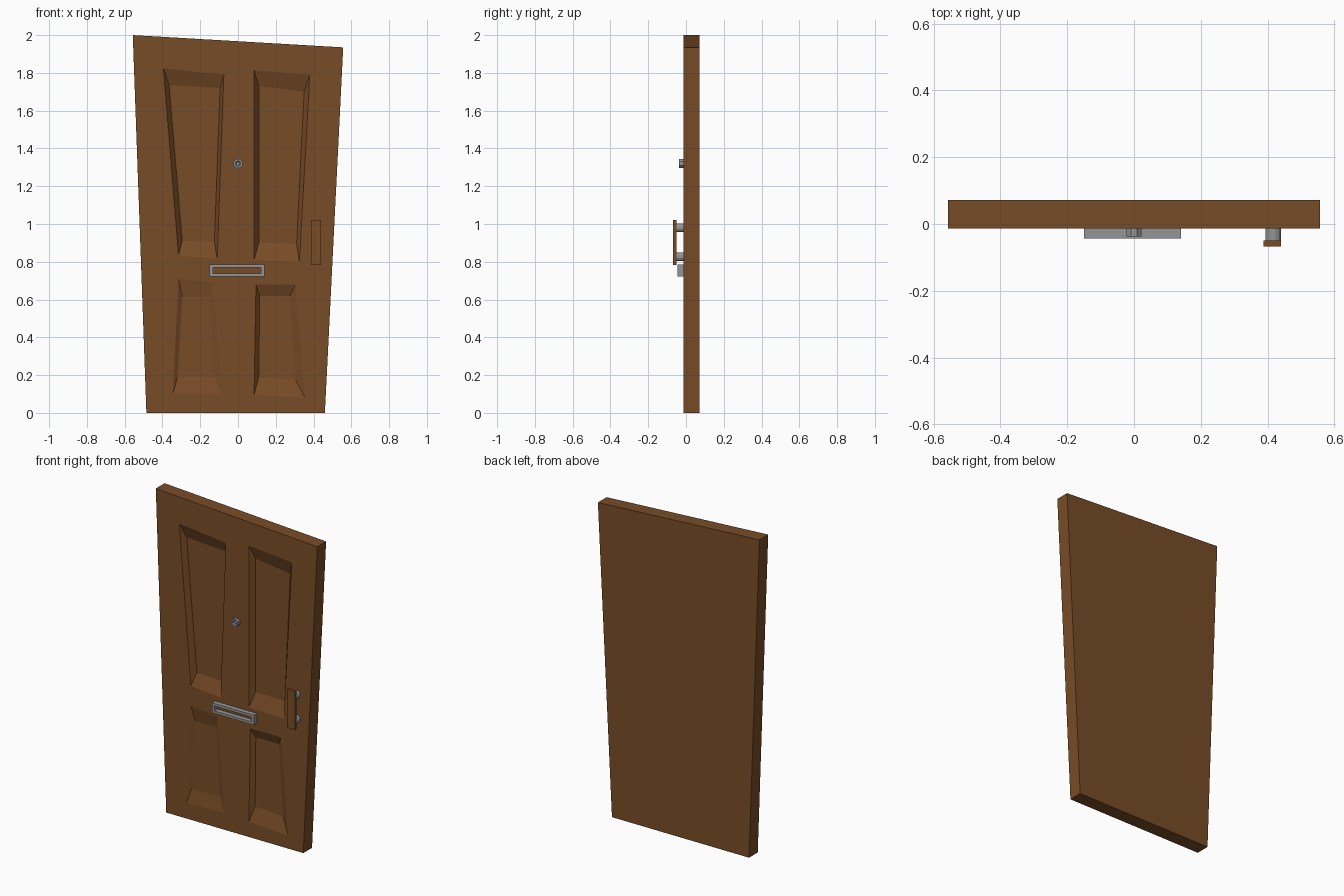
import bpy, bmesh, math
from mathutils import Matrix, Vector

if "Cube" in bpy.data.objects:
    bpy.data.objects.remove(bpy.data.objects["Cube"])

FRONT, BACK = -0.014, 0.072


def material(name, rgb):
    m = bpy.data.materials.new(name)
    m.diffuse_color = (*rgb, 1)
    m.use_nodes = True
    m.node_tree.nodes["Principled BSDF"].inputs["Base Color"].default_value = m.diffuse_color
    return m


wood = material("brown wood", (0.19, 0.073, 0.02))
metal = material("grey metal", (0.30, 0.30, 0.31))


def finish(bm, name, mat):
    bmesh.ops.recalc_face_normals(bm, faces=bm.faces)
    me = bpy.data.meshes.new(name)
    bm.to_mesh(me)
    bm.free()
    me.materials.append(mat)
    ob = bpy.data.objects.new(name, me)
    bpy.context.collection.objects.link(ob)
    return ob


def ring(bm, pts, y):
    return [bm.verts.new((x, y, z)) for x, z in pts]


def bridge(bm, a, b):
    n = len(a)
    for i in range(n):
        bm.faces.new((a[i], a[(i + 1) % n], b[(i + 1) % n], b[i]))


def rect(x0, x1, z0, z1):
    return [(x0, z1), (x1, z1), (x1, z0), (x0, z0)]


def circle(x, z, r, n):
    return [(x + r * math.cos(2 * math.pi * (i + 0.5) / n),
             z + r * math.sin(2 * math.pi * (i + 0.5) / n)) for i in range(n)]


# Crooked door slab with four sunken panels: (outer outline, inner outline, depth)
outline = [(-.557, 2.0), (.557, 1.935), (.46, 0), (-.485, 0)]
panels = [
    ([(-.395, 1.825), (-.075, 1.79), (-.11, .815), (-.315, .835)],
     [(-.365, 1.735), (-.095, 1.72), (-.125, .905), (-.295, .91)], .03),
    ([(.085, 1.815), (.38, 1.79), (.325, .80), (.085, .81)],
     [(.11, 1.73), (.35, 1.70), (.31, .895), (.11, .90)], .03),
    ([(-.315, .71), (-.13, .69), (-.085, .10), (-.345, .10)],
     [(-.295, .615), (-.15, .615), (-.125, .19), (-.32, .19)], .015),
    ([(.095, .68), (.305, .68), (.355, .08), (.085, .095)],
     [(.115, .62), (.275, .62), (.305, .175), (.11, .19)], .025),
]
bm = bmesh.new()
front = ring(bm, outline, FRONT)
holes = [ring(bm, p[0], FRONT) for p in panels]
edges = []
for loop in [front] + holes:
    edges += [bm.edges.new((loop[i], loop[(i + 1) % 4])) for i in range(4)]
bmesh.ops.triangle_fill(bm, edges=edges, use_beauty=True, normal=Vector((0, -1, 0)))
back = ring(bm, outline, BACK)
bridge(bm, front, back)
bm.faces.new(back)
for hole, (_, inner, depth) in zip(holes, panels):
    floor = ring(bm, inner, FRONT + depth)
    bridge(bm, hole, floor)
    bm.faces.new(floor)
finish(bm, "door", wood)


# Solid extrusion of a front outline between two depths
def prism(name, pts, y0, y1, mat):
    bm = bmesh.new()
    a, b = ring(bm, pts, y0), ring(bm, pts, y1)
    bridge(bm, a, b)
    bm.faces.new(a)
    bm.faces.new(b)
    return finish(bm, name, mat)


# Letter slot: open frame showing the wood behind
bm = bmesh.new()
o, i = rect(-.15, .14, .723, .785), rect(-.132, .122, .739, .769)
loops = [ring(bm, o, FRONT), ring(bm, o, -.044), ring(bm, i, -.044), ring(bm, i, FRONT)]
for k in range(4):
    bridge(bm, loops[k], loops[(k + 1) % 4])
finish(bm, "letter_slot_frame", metal)

# Peephole: eight-sided stub with a dished face
bm = bmesh.new()
loops = [ring(bm, circle(0, 1.32, r, 8), y)
         for r, y in ((.025, FRONT), (.025, -.037), (.015, -.037), (.010, -.028))]
for a, b in zip(loops, loops[1:]):
    bridge(bm, a, b)
bm.faces.new(loops[-1])
bm.faces.new(loops[0])
finish(bm, "peephole", metal)

# Pull handle: wooden bar on two round posts
prism("handle_bar", rect(.387, .44, .782, 1.022), -.068, -.05, wood)
for name, z in (("upper", .98), ("lower", .827)):
    post = prism(name + "_handle_post", circle(.417, z, .024, 12), -.051, FRONT, metal)
